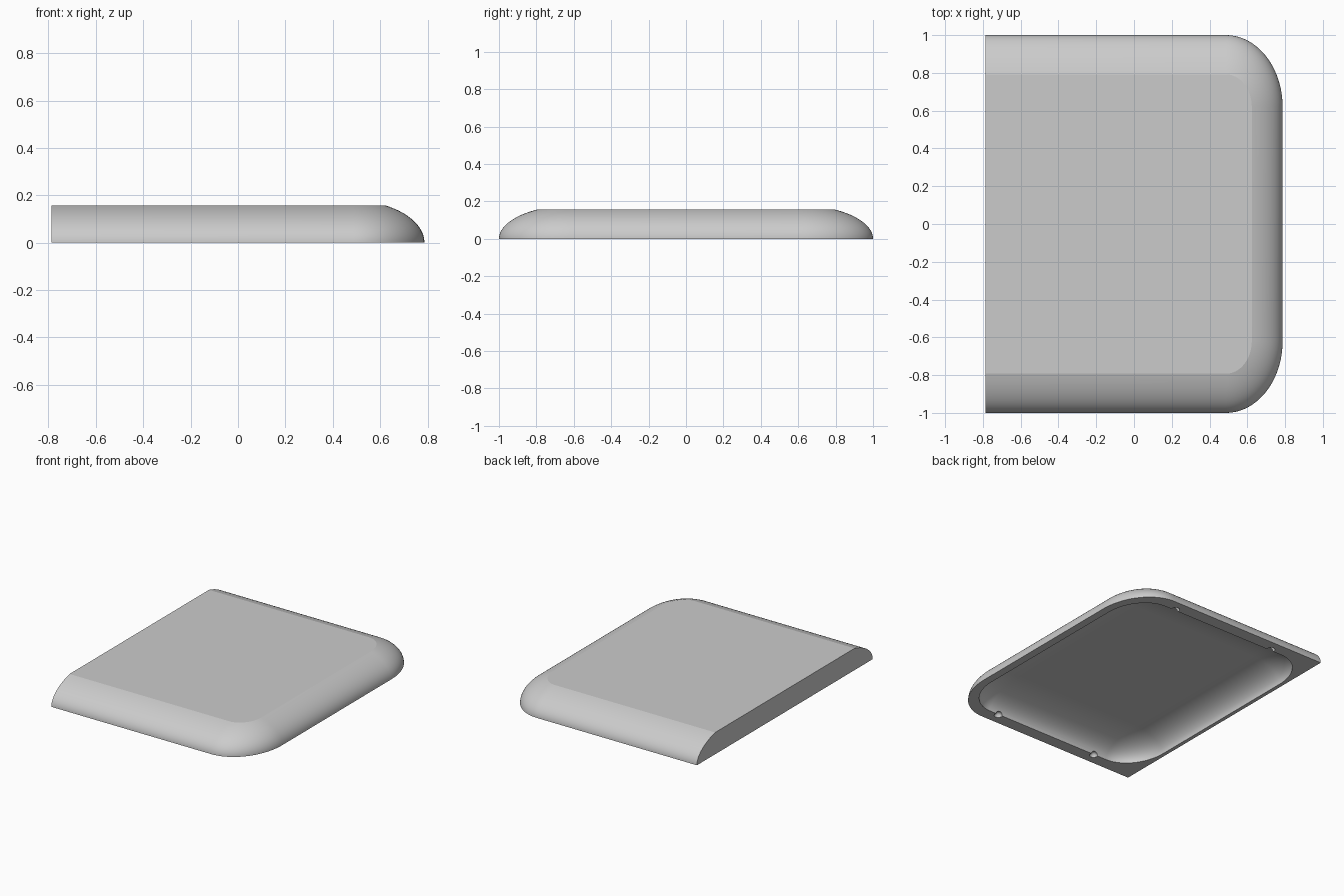
import bpy, bmesh
from math import sin, cos, pi, radians

if "Cube" in bpy.data.objects:
    bpy.data.objects.remove(bpy.data.objects["Cube"], do_unlink=True)

grey = bpy.data.materials.new("light_grey")
grey.use_nodes = True
colour = (0.6, 0.6, 0.6, 1)
grey.diffuse_color = colour
grey.node_tree.nodes["Principled BSDF"].inputs["Base Color"].default_value = colour

STRETCH = 1.27   # depth of every curve relative to its width
STEPS = 20


def outline(x0, x1, y, r, inset, square_end):
    """Rounded rectangle, optionally with two square corners at x0."""
    r2 = r - inset
    pts = []
    for cx, sy, a0 in ((x1 - r, -1, -pi / 2), (x1 - r, 1, 0),
                       (x0 + r, 1, pi / 2), (x0 + r, -1, pi)):
        cy = sy * (y - r * STRETCH)
        if cx < 0 and square_end:
            pts.append((x0, sy * (y - inset * STRETCH)))
            continue
        for i in range(STEPS + 1):
            a = a0 + pi / 2 * i / STEPS
            pts.append((cx + r2 * cos(a), cy + r2 * STRETCH * sin(a)))
    return pts


def loft(name, rings):
    """Skin a closed solid through (outline, height) rings."""
    bm = bmesh.new()
    loops = [[bm.verts.new((x, y, z)) for x, y in pts] for pts, z in rings]
    n = len(loops[0])
    for a, b in zip(loops, loops[1:]):
        for i in range(n):
            j = (i + 1) % n
            bm.faces.new((a[i], a[j], b[j], b[i]))
    bm.faces.new(loops[0][::-1])
    bm.faces.new(loops[-1])
    bmesh.ops.remove_doubles(bm, verts=bm.verts, dist=1e-4)
    bmesh.ops.recalc_face_normals(bm, faces=bm.faces)
    mesh = bpy.data.meshes.new(name)
    bm.to_mesh(mesh)
    bm.free()
    mesh.materials.append(grey)
    obj = bpy.data.objects.new(name, mesh)
    bpy.context.collection.objects.link(obj)
    return obj


def dome(x0, x1, y, r, a, b, end, square_end):
    """Rings following an elliptical edge of width a and height b."""
    return [(outline(x0, x1, y, r, a * (1 - cos(end * i / STEPS)), square_end),
             b * sin(end * i / STEPS)) for i in range(STEPS + 1)]


def cut(target, cutter):
    mod = target.modifiers.new("cut", "BOOLEAN")
    mod.operation, mod.solver, mod.object = "DIFFERENCE", "EXACT", cutter
    bpy.context.view_layer.objects.active = target
    bpy.ops.object.modifier_apply(modifier=mod.name)
    bpy.data.objects.remove(cutter, do_unlink=True)


# Outer shell: one square end, three softly rounded sides, flat top
shell = loft("shell", dome(-0.787, 0.787, 1, 0.3, 0.32, 0.18, radians(60.7), True))

# Hollow underside with a rounded bowl shape
bowl = dome(-0.76, 0.73, 0.91, 0.24, 0.24, 0.13, pi / 2, False)
cut(shell, loft("cavity_cutter", [(bowl[0][0], -0.05)] + bowl))

# Four small round recesses on the rim
for x in (-0.42, 0.41):
    for y in (-0.92, 0.92):
        bpy.ops.mesh.primitive_uv_sphere_add(segments=24, ring_count=12,
                                             radius=0.028, location=(x, y, 0))
        recess = bpy.context.object
        recess.data.materials.append(grey)
        cut(shell, recess)

bpy.ops.object.select_all(action="DESELECT")
shell.select_set(True)
bpy.context.view_layer.objects.active = shell
bpy.ops.object.shade_smooth_by_angle(angle=radians(11))
